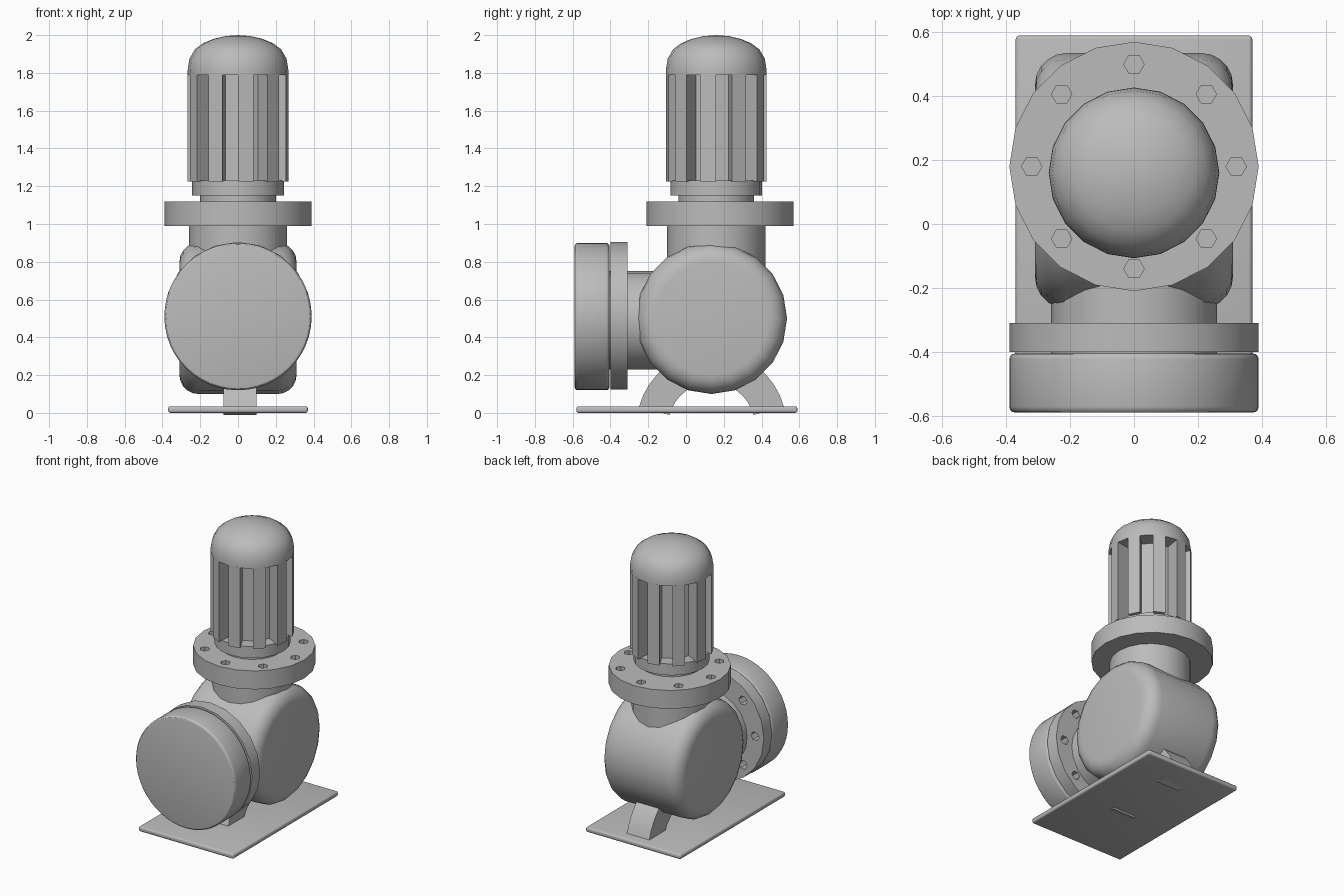
import bpy
import bmesh
from math import pi, sin, cos, radians
from mathutils import Matrix, Vector

default = bpy.data.objects.get("Cube")
if default:
    bpy.data.objects.remove(default, do_unlink=True)

GREY = (0.5, 0.5, 0.5, 1)
metal = bpy.data.materials.new("grey_metal")
metal.use_nodes = True
metal.diffuse_color = GREY
metal.node_tree.nodes["Principled BSDF"].inputs["Base Color"].default_value = GREY

ALONG_X = Matrix.Rotation(pi / 2, 4, 'Y')
ALONG_Y = Matrix.Rotation(-pi / 2, 4, 'X')
UPRIGHT = Matrix.Identity(4)


def finish(name, bm, loc=(0, 0, 0), turn=UPRIGHT):
    """Turn a bmesh into a placed, shaded object."""
    bmesh.ops.recalc_face_normals(bm, faces=bm.faces)
    bm.transform(Matrix.Translation(loc) @ turn)
    mesh = bpy.data.meshes.new(name)
    bm.to_mesh(mesh)
    bm.free()
    mesh.materials.append(metal)
    mesh.shade_smooth()
    mesh.set_sharp_from_angle(angle=radians(30))
    obj = bpy.data.objects.new(name, mesh)
    bpy.context.collection.objects.link(obj)
    return obj


def lathe(name, profile, loc, turn=UPRIGHT, sides=20):
    """Spin (radius, height) points around the local z axis."""
    bm = bmesh.new()
    verts = [bm.verts.new((r, 0, z)) for r, z in profile]
    edges = [bm.edges.new(pair) for pair in zip(verts, verts[1:])]
    bmesh.ops.spin(bm, geom=verts + edges, axis=(0, 0, 1), cent=(0, 0, 0),
                   angle=2 * pi, steps=sides)
    bmesh.ops.remove_doubles(bm, verts=bm.verts, dist=1e-4)
    bmesh.ops.dissolve_limit(bm, angle_limit=0.01, verts=bm.verts, edges=bm.edges)
    return finish(name, bm, loc, turn)


def cylinder(name, radius, low, high, loc, turn=UPRIGHT, sides=20):
    return lathe(name, [(0, low), (radius, low), (radius, high), (0, high)],
                 loc, turn, sides)


def rounded_drum(name, radius, low, high, edge, loc, turn, sides, steps):
    """Cylinder with both rims rounded."""
    profile = [(0, low)]
    for z, start in ((low + edge, -pi / 2), (high - edge, 0)):
        for i in range(steps + 1):
            a = start + i / steps * pi / 2
            profile.append((radius - edge + edge * cos(a), z + edge * sin(a)))
    profile.append((0, high))
    return lathe(name, profile, loc, turn, sides)


def prism(name, outline, height, loc, turn=UPRIGHT):
    """Extrude a closed outline along the local z axis."""
    bm = bmesh.new()
    face = bm.faces.new([bm.verts.new((x, y, 0)) for x, y in outline])
    grown = bmesh.ops.extrude_face_region(bm, geom=[face], use_keep_orig=True)
    top = [v for v in grown["geom"] if isinstance(v, bmesh.types.BMVert)]
    bmesh.ops.translate(bm, vec=(0, 0, height), verts=top)
    return finish(name, bm, loc, turn)


def drilled_flange(name, thickness, depth, loc, turn=UPRIGHT):
    """Disc with a ring of eight hexagonal bolt holes in its upper face."""
    disc = cylinder(name, 0.39, 0, thickness, loc, turn)
    bm = bmesh.new()
    for i in range(8):
        a = i * pi / 4
        spot = Vector((0.32 * cos(a), 0.32 * sin(a), thickness))
        bmesh.ops.create_cone(bm, cap_ends=True, segments=6, radius1=0.032,
                              radius2=0.032, depth=2 * depth,
                              matrix=Matrix.Translation(spot) @ Matrix.Rotation(pi / 6 * 3, 4, 'Z'))
    cutter = finish("bolt_hole_cutter", bm, loc, turn)
    cutter.hide_render = True
    cut = disc.modifiers.new("bolt_holes", 'BOOLEAN')
    cut.object = cutter
    cut.solver = 'EXACT'
    bpy.context.view_layer.objects.active = disc
    bpy.ops.object.modifier_apply(modifier=cut.name)
    bpy.data.objects.remove(cutter, do_unlink=True)
    disc.data.set_sharp_from_angle(angle=radians(30))


# Base plate with a softened rim
bm = bmesh.new()
bmesh.ops.create_cube(bm, size=1)
bmesh.ops.scale(bm, vec=(0.74, 1.17, 0.035), verts=bm.verts)
bmesh.ops.bevel(bm, geom=bm.edges[:], offset=0.012, segments=3, profile=0.5,
                affect='EDGES')
finish("base_plate", bm, (0, 0.005, 0.0175))

# Arched foot under the housing
ARC = [radians(15 + 150 * i / 16) for i in range(17)]
arch = [(0.397 * cos(a), 0.397 * sin(a)) for a in ARC]
arch += [(0.23 * cos(a), 0.23 * sin(a)) for a in reversed(ARC)]
stand = Matrix.Rotation(pi / 2, 4, 'Z') @ Matrix.Rotation(pi / 2, 4, 'X')
prism("arched_foot", arch, 0.175, (-0.077, 0.135, -0.07), stand)

# Main gear housing
rounded_drum("gear_housing", 0.4, -0.31, 0.31, 0.1, (0, 0.135, 0.5), ALONG_X, 20, 5)

# Output side: neck, drilled flange, round cover
cylinder("output_neck", 0.26, -0.42, 0.1, (0, 0, 0.49), ALONG_Y)
drilled_flange("output_flange", 0.09, 0.1, (0, -0.4, 0.515), ALONG_Y)
rounded_drum("output_cover", 0.39, -0.59, -0.405, 0.018, (0, 0, 0.51), ALONG_Y, 48, 3)

# Motor side: neck, drilled flange, stepped collar
AXIS = (0, 0.16, 0)
cylinder("motor_neck", 0.26, 0.5, 1.0, AXIS)
drilled_flange("motor_flange", 0.13, 0.09, (0, 0.18, 0.99))
cylinder("lower_collar", 0.2, 1.1, 1.16, AXIS)
cylinder("upper_collar", 0.243, 1.15, 1.23, AXIS)

# Finned motor casing: every second side is sunk inwards
R, SUNK = 0.267, 0.11
outline = []
for i in range(20):
    a, b = (radians(18 * k - 90) for k in (i, i + 1))
    p, q = (Vector((R * cos(t), R * sin(t))) for t in (a, b))
    if i % 2 == 0:
        outline += [p, q]
    else:
        inward = Vector((cos((a + b) / 2), sin((a + b) / 2))) * -SUNK
        outline += [p + inward, q + inward]
prism("finned_motor_casing", outline, 0.57, (0, 0.16, 1.225))

# Domed motor cap
lathe("motor_cap", [(0, 1.79), (R, 1.79), (0.266, 1.82), (0.257, 1.875),
                    (0.228, 1.925), (0.185, 1.957), (0.13, 1.98),
                    (0.065, 1.995), (0, 2.0)], AXIS)
